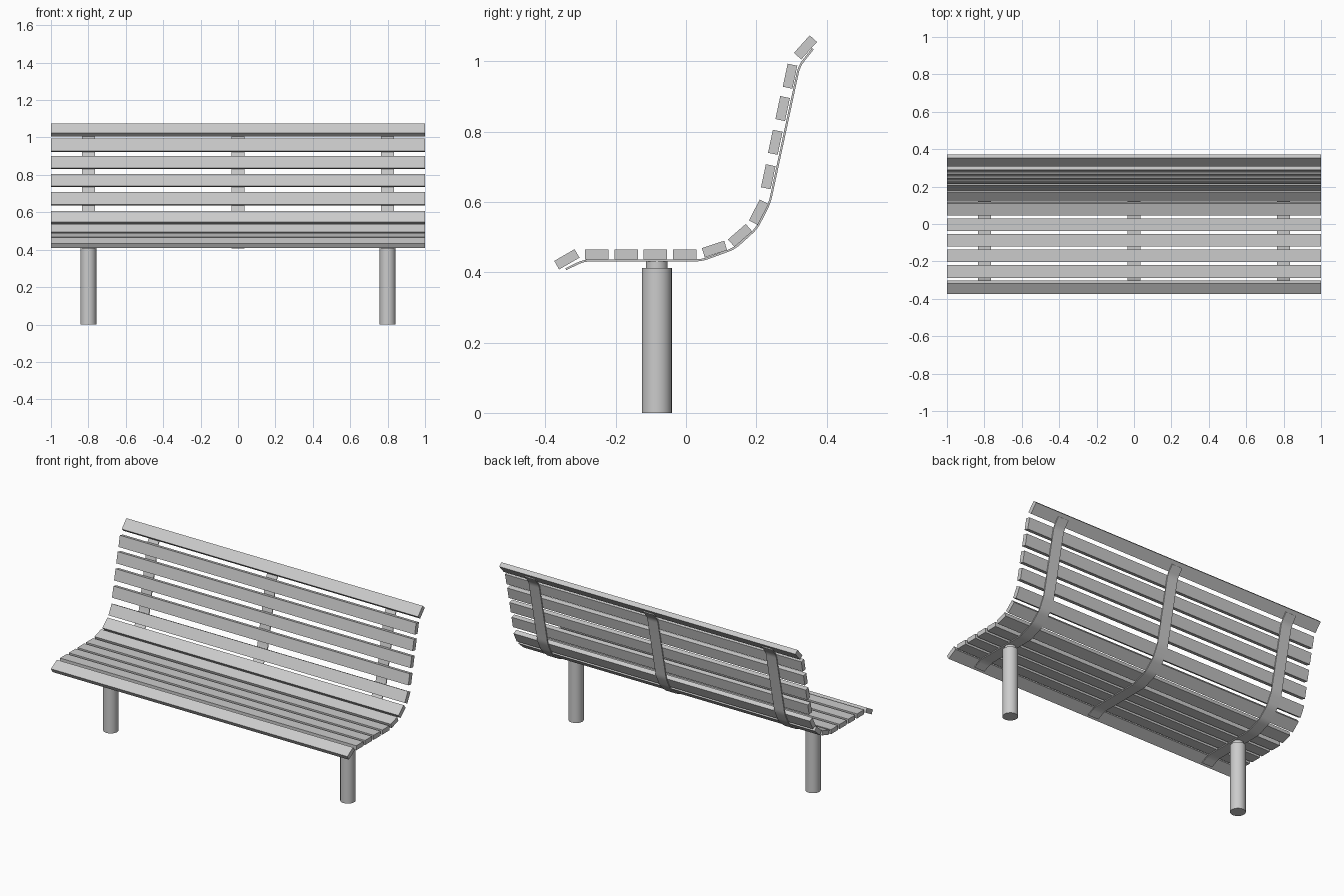
import bpy, bmesh
from math import radians
from mathutils import Vector

if "Cube" in bpy.data.objects:
    bpy.data.objects.remove(bpy.data.objects["Cube"])

LENGTH, WIDTH, THICK = 2.0, 0.067, 0.028
POST_X, POST_Y = 0.8, -0.083


def slat(name, y, z, angle):
    bpy.ops.mesh.primitive_cube_add(size=1, location=(0, y, z), rotation=(radians(angle), 0, 0))
    ob = bpy.context.object
    ob.name = name
    ob.scale = (LENGTH, WIDTH, THICK)


def fillet(points, d, steps=4):
    """Round each inner corner of a polyline with a small quadratic curve."""
    pts = [Vector(p) for p in points]
    out = [pts[0]]
    for a, b, c in zip(pts, pts[1:], pts[2:]):
        p, q = b + (a - b).normalized() * d, b + (c - b).normalized() * d
        for i in range(steps + 1):
            t = i / steps
            out.append(p * (1 - t) ** 2 + b * 2 * t * (1 - t) + q * t * t)
    return out + [pts[-1]]


def strap(name, x, path, width, thick):
    """Flat bar following a (y, z) path."""
    bm = bmesh.new()
    rings = []
    for i, p in enumerate(path):
        t = (path[min(i + 1, len(path) - 1)] - path[max(i - 1, 0)]).normalized()
        n = Vector((-t.y, t.x)) * thick / 2
        rings.append([bm.verts.new((sx * width / 2, *(p + n * sn)))
                      for sx, sn in ((-1, -1), (1, -1), (1, 1), (-1, 1))])
    for r, s in zip(rings, rings[1:]):
        for k in range(4):
            bm.faces.new((r[k], r[(k + 1) % 4], s[(k + 1) % 4], s[k]))
    bm.faces.new(rings[0])
    bm.faces.new(rings[-1])
    bmesh.ops.recalc_face_normals(bm, faces=bm.faces)
    me = bpy.data.meshes.new(name)
    bm.to_mesh(me)
    bm.free()
    ob = bpy.data.objects.new(name, me)
    ob.location.x = x
    bpy.context.collection.objects.link(ob)
    bpy.context.view_layer.objects.active = ob
    bpy.ops.object.select_all(action='DESELECT')
    ob.select_set(True)
    bpy.ops.object.shade_smooth_by_angle(angle=radians(30))


def cylinder(name, x, radius, z0, z1):
    bpy.ops.mesh.primitive_cylinder_add(vertices=32, radius=radius, depth=z1 - z0,
                                        location=(x, POST_Y, (z0 + z1) / 2))
    bpy.context.object.name = name
    bpy.ops.object.shade_smooth_by_angle(angle=radians(30))


# Seat slats, front lip first
seat = [(-0.339, 0.437, 30), (-0.254, 0.451, 0), (-0.170, 0.451, 0), (-0.087, 0.451, 0),
        (-0.003, 0.451, 0), (0.081, 0.466, 18), (0.154, 0.505, 41)]
for i, s in enumerate(seat):
    slat(f"seat_slat_{i + 1}", *s)

# Backrest slats, rolled top last
back = [(0.207, 0.571, 63), (0.234, 0.672, 78), (0.254, 0.770, 78),
        (0.275, 0.866, 78), (0.296, 0.958, 78), (0.340, 1.040, 48)]
for i, s in enumerate(back):
    slat(f"back_slat_{i + 1}", *s)

# Bent flat-bar supports under the slats
profile = [(-0.342, 0.409), (-0.290, 0.434), (0.045, 0.434), (0.138, 0.468),
           (0.201, 0.525), (0.238, 0.597), (0.322, 0.987), (0.361, 1.036)]
path = fillet(profile, 0.02)
for name, x in (("left", -POST_X), ("middle", 0), ("right", POST_X)):
    strap(f"{name}_support_strap", x, path, 0.07, 0.006)

# Posts with narrower necks
for name, x in (("left", -POST_X), ("right", POST_X)):
    cylinder(f"{name}_post", x, 0.0425, 0, 0.412)
    cylinder(f"{name}_post_neck", x, 0.031, 0.412, 0.432)
